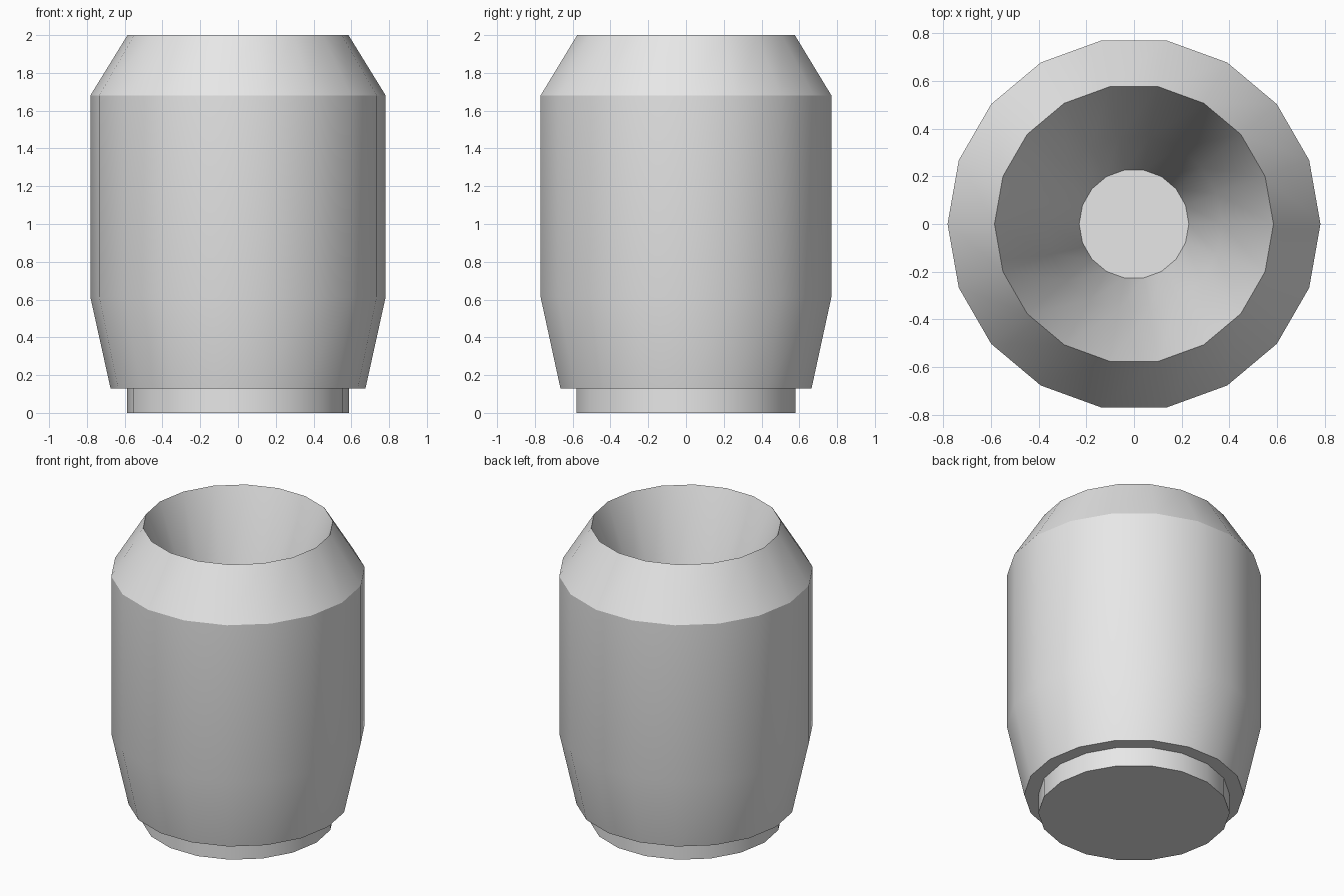
import bpy
import bmesh
from math import cos, sin, tau, radians

if "Cube" in bpy.data.objects:
    bpy.data.objects.remove(bpy.data.objects["Cube"], do_unlink=True)

SIDES = 18

grey = bpy.data.materials.new("plain grey")
grey.use_nodes = True
grey.diffuse_color = (0.8, 0.8, 0.8, 1)
grey.node_tree.nodes["Principled BSDF"].inputs["Base Color"].default_value = (0.8, 0.8, 0.8, 1)


def lathe(name, profile):
    """Spin a (radius, height) profile and cap both ends."""
    bm = bmesh.new()
    rings = [[bm.verts.new((r * cos(tau * i / SIDES), r * sin(tau * i / SIDES), z))
              for i in range(SIDES)] for r, z in profile]
    for low, high in zip(rings, rings[1:]):
        for i in range(SIDES):
            j = (i + 1) % SIDES
            bm.faces.new((low[i], low[j], high[j], high[i]))
    bm.faces.new(rings[0][::-1])
    bm.faces.new(rings[-1])
    mesh = bpy.data.meshes.new(name)
    bm.to_mesh(mesh)
    bm.free()
    mesh.materials.append(grey)
    obj = bpy.data.objects.new(name, mesh)
    bpy.context.collection.objects.link(obj)
    bpy.ops.object.select_all(action="DESELECT")
    obj.select_set(True)
    bpy.context.view_layer.objects.active = obj
    bpy.ops.object.shade_smooth_by_angle(angle=radians(30))
    return obj


# Foot, barrel, sloped shoulder, then the funnel inside down to its floor
lathe("hollow_barrel", [
    (0.588, 0), (0.588, 0.13),
    (0.675, 0.13), (0.782, 0.615), (0.782, 1.68), (0.585, 2),
    (0.37, 1.4), (0.23, 0.7),
])
